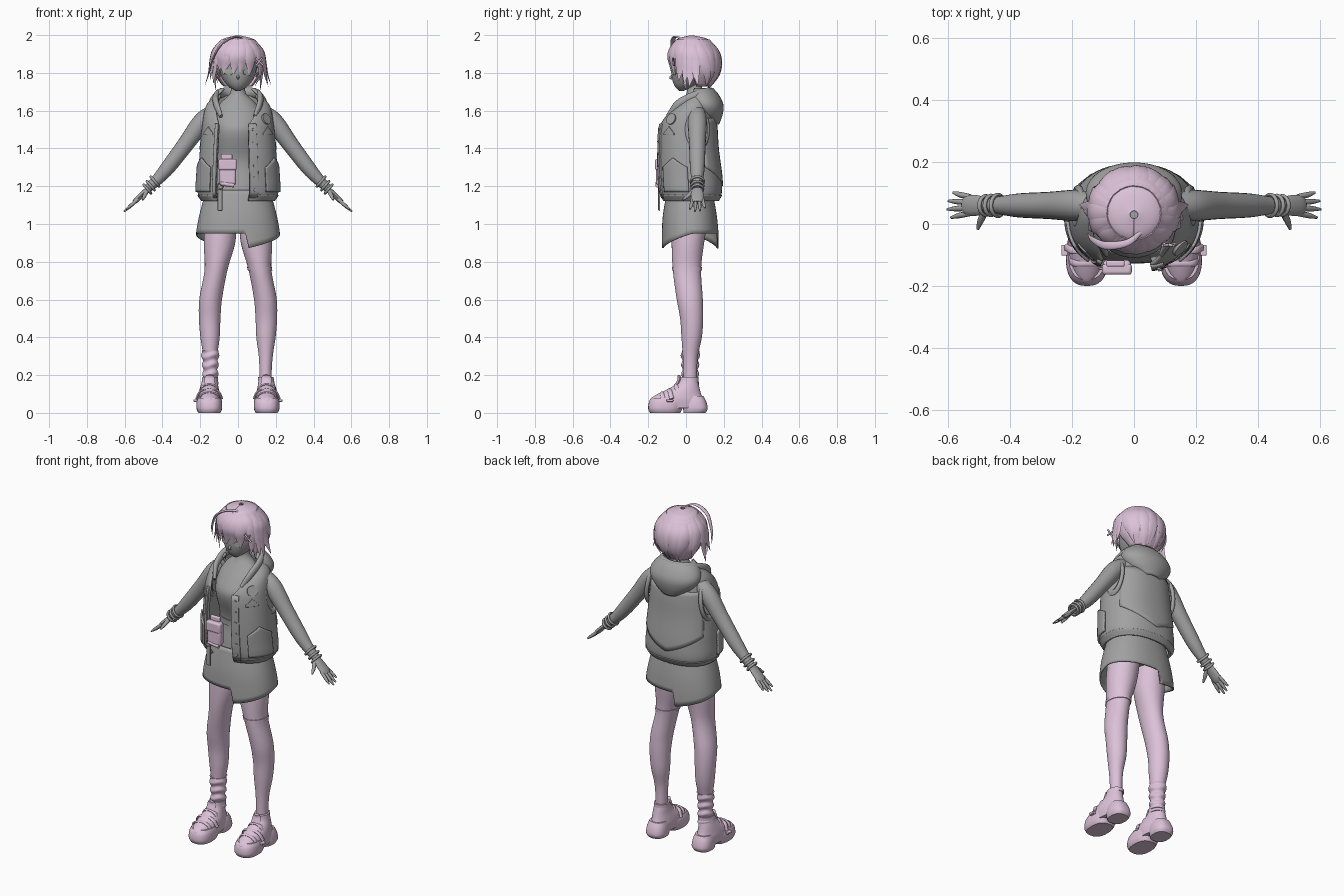
import bpy
import bmesh
import random
from math import sin, cos, pi, radians, copysign
from mathutils import Vector

random.seed(4)
if "Cube" in bpy.data.objects:
    bpy.data.objects.remove(bpy.data.objects["Cube"])


def material(name, colour):
    mat = bpy.data.materials.new(name)
    mat.use_nodes = True
    mat.diffuse_color = (*colour, 1)
    mat.node_tree.nodes["Principled BSDF"].inputs["Base Color"].default_value = (*colour, 1)
    return mat


PINK = material("soft pink", (0.72, 0.54, 0.69))
GREY = material("neutral grey", (0.36, 0.36, 0.36))
GREEN = material("pale grey green", (0.38, 0.43, 0.34))


def at(keys, t):
    """Smoothly interpolate key rows whose first entry is the parameter."""
    last = len(keys) - 1
    i = max(j for j in range(last) if j == 0 or keys[j][0] <= t)
    a, b = keys[i], keys[i + 1]
    span = b[0] - a[0]
    s = min(max((t - a[0]) / span, 0), 1)

    def slope(j, c):
        k, m = keys[max(j - 1, 0)], keys[min(j + 1, last)]
        return (m[c] - k[c]) / (m[0] - k[0]) * span

    return [a[c] * (1 + 2 * s) * (1 - s) ** 2 + b[c] * s * s * (3 - 2 * s)
            + slope(i, c) * s * (1 - s) ** 2 - slope(i + 1, c) * s * s * (1 - s)
            for c in range(1, len(a))]


def section(keys, z, phi, grow=0.0, box=1.0):
    """Point on a body of stacked ellipses; phi runs from the front to the left."""
    cx, cy, rx, ry = at(keys, z)
    s, c = sin(radians(phi)), cos(radians(phi))
    return Vector((cx + (rx + grow) * copysign(abs(s) ** box, s),
                   cy - (ry + grow) * copysign(abs(c) ** box, c), z))


def finish(obj, name, mat):
    obj.name = name
    obj.data.materials.append(mat)
    bpy.ops.object.select_all(action='DESELECT')
    bpy.context.view_layer.objects.active = obj
    obj.select_set(True)
    bpy.ops.object.shade_smooth_by_angle(angle=radians(45))
    return obj


def skin(name, rows, mat, loop=True, caps=True, thick=0.0, side=1):
    bm = bmesh.new()
    grid = [[bm.verts.new((p[0] * side, p[1], p[2])) for p in row] for row in rows]
    for low, high in zip(grid, grid[1:]):
        for j in range(len(low) - (not loop)):
            k = (j + 1) % len(low)
            bm.faces.new((low[j], low[k], high[k], high[j]))
    if loop and caps:
        bm.faces.new(grid[0])
        bm.faces.new(grid[-1])
    bmesh.ops.recalc_face_normals(bm, faces=bm.faces)
    mesh = bpy.data.meshes.new(name)
    bm.to_mesh(mesh)
    bm.free()
    obj = bpy.data.objects.new(name, mesh)
    bpy.context.collection.objects.link(obj)
    if thick:
        solid = obj.modifiers.new("thickness", 'SOLIDIFY')
        solid.thickness, solid.offset = thick, 0
    return finish(obj, name, mat)


def steps(lo, hi, count):
    return [lo + (hi - lo) * i / count for i in range(count + 1)]


def loft(name, keys, lo, hi, mat, grow=0.0, box=1.0, count=24, side=1, **options):
    rows = [[section(keys, z, phi, grow, box) for phi in range(0, 360, 10)] for z in steps(lo, hi, count)]
    return skin(name, rows, mat, side=side, **options)


def tube(name, keys, mat, wide=(0, 1, 0), flat=1.0, side=1, sides=12, count=5):
    """Sweep an ellipse along (x, y, z, radius) keys."""
    track = [(i, *k) for i, k in enumerate(keys)]
    path = [at(track, t) for t in steps(0, len(keys) - 1, count * (len(keys) - 1))]
    rows = []
    for i, (x, y, z, r) in enumerate(path):
        along = Vector(path[min(i + 1, len(path) - 1)][:3]) - Vector(path[max(i - 1, 0)][:3])
        up = along.cross(Vector(wide)).normalized()
        across = up.cross(along).normalized()
        rows.append([Vector((x, y, z)) + r * (across * cos(a) + up * flat * sin(a))
                     for a in steps(0, 2 * pi, sides)[:-1]])
    return skin(name, rows, mat, side=side)


def box(name, centre, size, mat, bevel=0.01):
    bpy.ops.mesh.primitive_cube_add(size=1, location=centre)
    obj = bpy.context.object
    obj.scale = size
    bpy.ops.object.transform_apply(location=False, rotation=False, scale=True)
    mod = obj.modifiers.new("bevel", 'BEVEL')
    mod.width, mod.segments = bevel, 3
    return finish(obj, name, mat)


def ring(name, centre, axis, major, minor, mat, scale=(1, 1, 1)):
    bpy.ops.mesh.primitive_torus_add(location=centre, major_radius=major, minor_radius=minor,
                                     major_segments=32, minor_segments=8)
    bpy.context.object.rotation_euler = Vector(axis).to_track_quat('Z', 'Y').to_euler()
    bpy.context.object.scale = scale
    return finish(bpy.context.object, name, mat)


def disc(name, centre, axis, radius, depth, mat, scale=(1, 1, 1)):
    bpy.ops.mesh.primitive_cylinder_add(vertices=24, radius=radius, depth=depth, location=centre)
    bpy.context.object.rotation_euler = Vector(axis).to_track_quat('Z', 'Y').to_euler()
    bpy.context.object.scale = scale
    return finish(bpy.context.object, name, mat)


# Torso, neck and head
SHIRT = [(1.05, 0, .02, .16, .12), (1.2, 0, .02, .14, .1), (1.33, 0, .02, .12, .085),
         (1.5, 0, .015, .135, .125), (1.58, 0, .03, .13, .1), (1.65, 0, .04, .085, .06),
         (1.69, 0, .045, .042, .042), (1.77, 0, .045, .036, .038)]
loft("shirt_and_neck", SHIRT, 1.05, 1.77, GREY, count=36)
loft("belt", SHIRT, 1.3, 1.335, GREY, grow=.006, count=3)
HEAD = [(1.705, 0, -.025, .014, .012), (1.73, 0, -.005, .052, .055), (1.77, 0, .018, .083, .092),
        (1.82, 0, .03, .098, .108), (1.88, 0, .04, .1, .11), (1.95, 0, .04, .06, .07)]
loft("head", HEAD, 1.705, 1.95, GREY)
tube("nose", [(0, -.06, 1.795, .004), (0, -.082, 1.775, .007), (0, -.066, 1.766, .003)], GREY, (1, 0, 0))
for side, word in ((1, "left"), (-1, "right")):
    spot = section(HEAD, 1.805, side * 30)
    disc(word + "_eye", spot, (side * .5, -.87, 0), .024, .006, GREEN, (1, .7, 1))
    tube(word + "_ear", [(.095, .04, 1.84, .012), (.108, .05, 1.82, .02), (.095, .04, 1.78, .008)],
         GREY, flat=.5, side=side)

# Hair cap with an open face, then overlapping locks
HAIR = [(1.7, 0, .07, .05, .03), (1.75, 0, .075, .09, .065), (1.8, 0, .065, .122, .105),
        (1.87, 0, .045, .137, .132), (1.94, 0, .04, .115, .112), (1.98, 0, .035, .072, .072),
        (1.995, 0, .03, .012, .012)]
cap = []
for t in steps(0, pi / 2, 28):
    z = 1.73 + .265 * sin(t)
    gap = 68 * min(max((1.9 - z) / .04, 0), 1)
    cap.append([section(HAIR, z, phi) for phi in steps(gap, 360 - gap, 48)])
skin("hair_cap", cap, PINK, loop=False, thick=.006)


def lock(name, phi, tip, drift, width, flick):
    front = abs((phi + 180) % 360 - 180) < 105
    keys = []
    for t in (0, .25, .5, .75, 1):
        z = 1.975 + (tip - 1.975) * t
        p = section(HAIR, max(z, 1.86) if front else z, phi + drift * t, .004 + flick * t ** 3)
        keys.append((p.x, p.y, z, width * (.55 + 1.5 * t - 2 * t * t)))
    tube(name, keys, PINK, (cos(radians(phi)), sin(radians(phi)), 0), .22, sides=8)


for i, phi in enumerate(range(0, 360, 15)):
    turn = abs((phi + 180) % 360 - 180)
    tip = 1.8 if turn < 50 else 1.74 if turn < 110 else 1.71
    lock("hair_lock", phi, tip + random.uniform(-.02, .03), random.uniform(-14, 14), .038,
         .022 if 60 < turn < 110 else -.01 if turn < 50 else .006)
for side in (1, -1):
    lock("side_flick", side * 85, 1.735, side * 10, .032, .035)
    lock("temple_lock", side * 62, 1.71, side * 4, .025, -.012)
tube("top_strand", [(.03, -.02, 1.98, .006), (-.02, -.06, 1.99, .011), (-.09, -.07, 1.95, .013),
                    (-.135, -.05, 1.87, .009), (-.15, -.03, 1.8, .002)], PINK, flat=.5)
for lean in (-.018, .018):
    tube("hair_clip", [(.11 - lean, -.07, 1.88, .005), (.115 + lean, -.065, 1.84, .005)], PINK)

# Sleeveless jacket, open at the front
VEST = [(1.125, 0, .025, .185, .14), (1.16, 0, .025, .207, .158), (1.25, 0, .02, .205, .162),
        (1.4, 0, .01, .195, .153), (1.52, 0, .01, .183, .145), (1.58, 0, .02, .175, .123),
        (1.63, 0, .04, .16, .087), (1.68, 0, .06, .115, .06)]
vest = []
for z in steps(1.125, 1.68, 36):
    open_left = 14 + max(0, z - 1.52) * 240
    open_right = 30 + max(0, z - 1.52) * 120
    vest.append([section(VEST, z, phi, box=.88) for phi in steps(open_left, 360 - open_right, 60)])
skin("jacket", vest, GREY, loop=False, thick=.012)


def patch(name, left, right, bottom, top, peak=0.0, grow=.012):
    rows = [[section(VEST, bottom + v * (top - bottom + peak * (1 - abs(2 * u - 1))),
                     left + u * (right - left), grow, .88) for u in steps(0, 1, 20)]
            for v in steps(0, 1, 12)]
    return skin(name, rows, GREY, loop=False, thick=.01)


patch("left_placket", 14, 27, 1.14, 1.53, grow=.008)
patch("right_placket", -36, -30, 1.14, 1.53, grow=.008)
patch("back_yoke", 118, 242, 1.56, 1.3, -.1, .006)
patch("hem_band", 15, 328, 1.125, 1.155, grow=.006)
for side, word in ((1, "left"), (-1, "right")):
    patch(word + "_pocket", side * 40, side * 88, 1.17, 1.3, .05)
    patch(word + "_chest_flap", side * 40, side * 66, 1.47, 1.48, .035, .006)
    ring(word + "_armhole", (side * .18, .055, 1.5), (side, 0, .12), .06, .012, GREY, (1, 1.65, 1))
disc("chest_badge", section(VEST, 1.555, 52, .004, .88), (.7, -.6, .35), .03, .014, GREY)
for z in steps(1.18, 1.5, 5):
    disc("button", section(VEST, z, 21, .014, .88), (.25, -1, 0), .007, .008, GREY)

# Hood folded on the back and its collar roll
HOOD = [(1.53, 0, .14, .05, .03), (1.58, 0, .115, .12, .073), (1.63, 0, .1, .15, .092),
        (1.68, 0, .085, .13, .085), (1.715, 0, .08, .09, .06)]
skin("hood", [[section(HOOD, z, phi) for phi in steps(55, 305, 40)] for z in steps(1.53, 1.715, 16)],
     GREY, loop=False, thick=.012)
collar = [(.09, -.095, 1.57, .014), (.115, -.04, 1.635, .022), (.115, .04, 1.675, .025), (.08, .11, 1.695, .026)]
tube("hood_collar", collar + [(0, .135, 1.695, .026)] + [(-x, y, z, r) for x, y, z, r in collar[::-1]],
     GREY, (0, 0, 1), .7)

# Wrapped shorts with a slanted hem that drops once in front and once behind
SHORTS = [(.86, 0, .022, .222, .148), (.95, 0, .022, .218, .146), (1.05, 0, .02, .2, .138),
          (1.18, 0, .02, .165, .115)]
shorts = []
for v in steps(0, 1, 10):
    row = []
    for phi in steps(-170, 187, 84):
        hem = .87 + .08 * min(1, ((phi - 10) % 180) / 85)
        row.append(section(SHORTS, hem + v * (1.18 - hem), phi, box=.9))
    shorts.append(row)
skin("wrap_shorts", shorts, GREY, caps=False, thick=.008)

# Legs, socks and shoes
LEG = [(.1, .148, .022, .034, .036), (.2, .146, .022, .032, .036), (.3, .147, .023, .037, .04),
       (.4, .148, .03, .051, .054), (.5, .15, .03, .057, .061), (.6, .145, .02, .06, .069),
       (.76, .116, .005, .061, .075), (.9, .098, .01, .083, .086), (1.02, .09, .02, .085, .095)]
UPPER = [(.025, .152, -.045, .056, .14), (.07, .152, -.05, .062, .142), (.1, .152, -.035, .058, .115),
         (.13, .152, -.008, .05, .08), (.16, .15, .01, .043, .055), (.19, .149, .012, .039, .046)]
FORE = [(0, .152, -.11, .058, .08), (.02, .152, -.11, .067, .09), (.06, .152, -.1, .067, .095),
        (.08, .152, -.095, .06, .085)]
HEEL = [(0, .152, .045, .05, .058), (.02, .152, .05, .058, .065), (.06, .152, .045, .055, .062),
        (.09, .152, .04, .046, .052)]
for side, word in ((1, "left"), (-1, "right")):
    loft(word + "_leg", LEG, .1, 1.02, PINK, side=side, count=50)
    loft(word + "_shoe_upper", UPPER, .025, .19, PINK, side=side)
    loft(word + "_sole_front", FORE, 0, .08, PINK, box=.8, side=side, count=10)
    loft(word + "_sole_heel", HEEL, 0, .09, PINK, box=.8, side=side, count=10)
    loft(word + "_ankle_cuff", LEG, .17, .19, PINK, grow=.009, side=side, count=4)
    for y, z, reach in ((-.125, .108, .058), (-.085, .125, .068), (-.05, .15, .05)):
        tube(word + "_shoe_strap", [(.152 - reach, y + .01, z - .05, .012), (.152 - reach * .7, y, z - .012, .012),
                                    (.152, y, z, .012), (.152 + reach * .7, y, z - .012, .012),
                                    (.152 + reach, y + .01, z - .05, .012)], PINK, flat=.5, side=side)
    box(word + "_strap_end", (side * .22, -.085, .065), (.03, .035, .014), PINK, .004)
    tube(word + "_shoe_tongue", [(.15, -.05, .14, .03), (.15, -.035, .18, .028), (.15, -.04, .2, .018)],
         PINK, (1, 0, 0), .35, side=side)
loft("left_thigh_sock_band", LEG, .755, .772, PINK, grow=.004, count=3)
skin("right_slouch_sock", [[section(LEG, z, phi, .007 + .004 * sin(z * 130 + sin(radians(phi * 2))))
                            for phi in range(0, 360, 10)] for z in steps(.15, .33, 40)], PINK, side=-1)

# Arms, hands and bracelets
for side, word in ((1, "left"), (-1, "right")):
    tube(word + "_arm", [(.12, .06, 1.6, .04), (.19, .06, 1.54, .05), (.275, .06, 1.425, .044),
                         (.37, .06, 1.3, .039), (.43, .06, 1.232, .03), (.48, .06, 1.185, .022)],
         GREY, side=side, sides=20)
    tube(word + "_palm", [(.465, .06, 1.2, .021), (.5, .06, 1.165, .032), (.535, .06, 1.13, .034),
                          (.55, .06, 1.115, .026)], GREY, flat=.42, side=side)
    for i, reach in enumerate((.052, .064, .06, .045)):
        y, spread = .034 + .018 * i, (i - 1.5) * .009
        tube(word + "_finger", [(.53, y, 1.132, .009), (.54 + reach / 2, y + spread / 2, 1.125 - reach / 2, .009),
                                (.54 + reach, y + spread, 1.13 - reach, .004)], GREY, side=side, sides=8)
    tube(word + "_thumb", [(.48, .045, 1.18, .012), (.495, .012, 1.15, .011), (.505, -.016, 1.128, .005)],
         GREY, (1, 0, 0), side=side, sides=8)
    for x, size in ((.44, .034), (.462, .031), (.48, .03)):
        ring(word + "_bracelet", (side * x, .06, 1.665 - x), (side, 0, -.95 + x / 5), size, .007, GREY)

# Belt pouch with flap, and a hanging strap
box("pouch", (-.055, -.137, 1.275), (.09, .042, .14), PINK, .014)
box("pouch_flap", (-.055, -.146, 1.315), (.096, .036, .06), PINK, .01)
box("pouch_loop", (-.06, -.128, 1.355), (.06, .02, .03), PINK, .006)
tube("pouch_roll", [(-.09, -.15, 1.215, .012), (-.02, -.15, 1.205, .012)], PINK)
box("hanging_strap", (-.095, -.142, 1.14), (.026, .01, .14), GREY, .004)
ring("strap_ring", (-.095, -.145, 1.2), (0, 1, 0), .016, .004, GREY)
